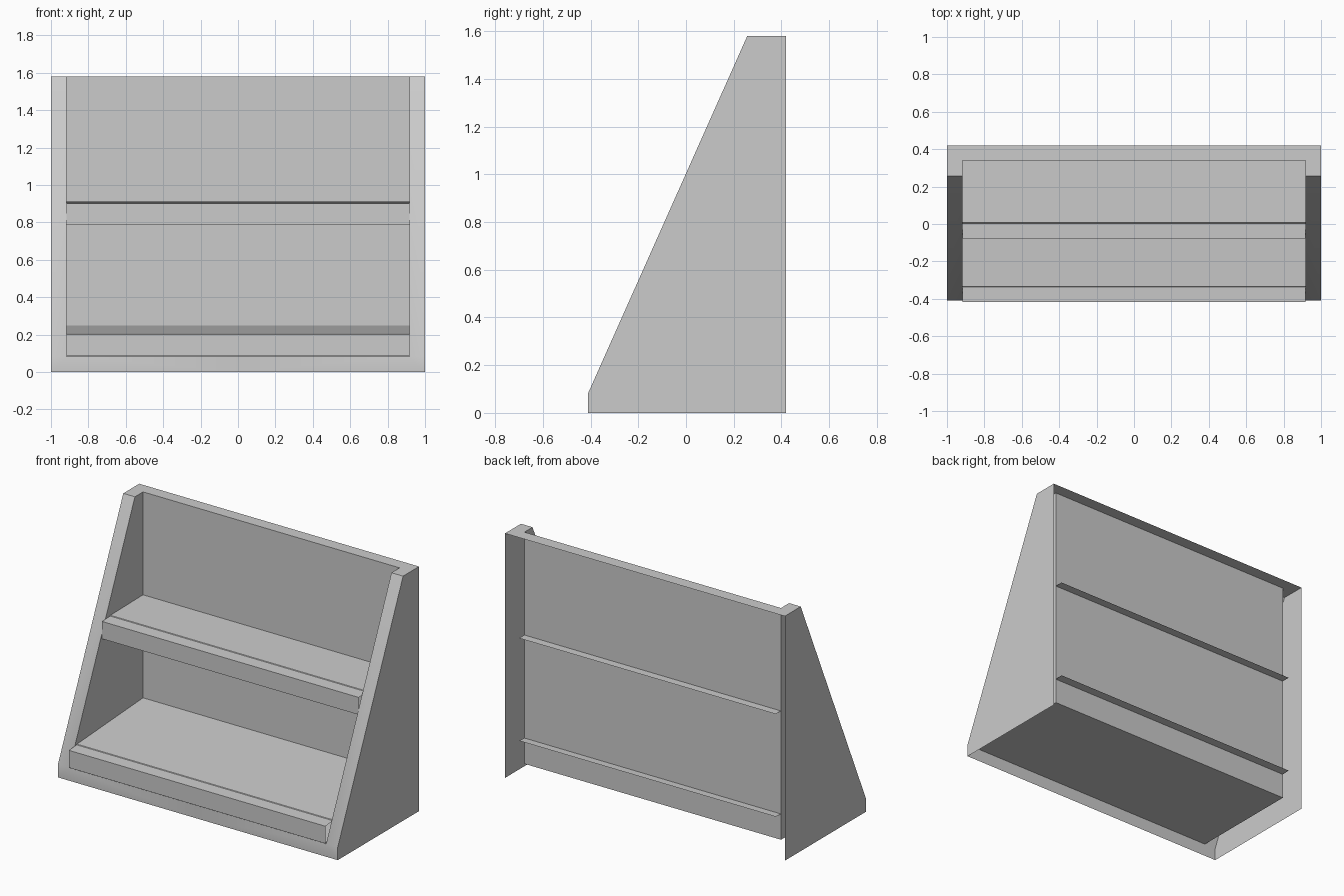
import bpy, math

if "Cube" in bpy.data.objects:
    bpy.data.objects.remove(bpy.data.objects["Cube"])

W, T = 1.0, 0.917              # outer and inner half widths
F, B, BI = -0.41, 0.42, 0.34   # front, rear edge, back panel
TF, H, L = 0.257, 1.58, 0.083  # top of slope, height, floor level

grey = bpy.data.materials.new("light_grey")
grey.diffuse_color = (0.6, 0.6, 0.6, 1)
grey.use_nodes = True
grey.node_tree.nodes["Principled BSDF"].inputs["Base Color"].default_value = grey.diffuse_color


def make(name, faces):
    """Object from faces given as corner points, sharing equal corners."""
    verts, index, polys = [], {}, []
    for face in faces:
        for p in face:
            if p not in index:
                index[p] = len(verts)
                verts.append(p)
        polys.append([index[p] for p in face])
    me = bpy.data.meshes.new(name)
    me.from_pydata(verts, [], polys)
    me.materials.append(grey)
    ob = bpy.data.objects.new(name, me)
    bpy.context.collection.objects.link(ob)
    return ob


# Hollow cabinet shell, right half: open at the rear and underneath
shell = make("cabinet_shell", [
    # outer side
    [(W, F, 0), (W, B, 0), (W, B, H), (W, TF, H), (W, F, L)],
    # inner side
    [(T, F, L), (T, TF, H), (T, BI, H), (T, BI, L)],
    # sloping rim, lower corner and front strip
    [(W, F, L), (W, TF, H), (T, TF, H), (T, F, L)],
    [(W, F, 0), (W, F, L), (T, F, L)],
    [(0, F, 0), (W, F, 0), (T, F, L), (0, F, L)],
    # top rim
    [(T, TF, H), (W, TF, H), (W, B, H), (T, BI, H)],
    [(0, BI, H), (T, BI, H), (W, B, H), (0, B, H)],
    # floor and back panel
    [(0, F, L), (T, F, L), (T, BI, L), (0, BI, L)],
    [(0, BI, L), (T, BI, L), (T, BI, H), (0, BI, H)],
])
# soft shading where the front strip meets the sloping rim
for p in shell.data.polygons:
    p.use_smooth = True
shell.data.set_sharp_from_angle(angle=math.radians(30))
mirror = shell.modifiers.new("mirror", 'MIRROR')
mirror.use_axis[0] = True


def shelf(name, front, z, back_z):
    """Sheet shelf with a front lip, running through the back panel."""
    prof = [(front, z - 0.112), (front, z), (front + 0.081, z + 0.004),
            (front + 0.084, z + 0.008), (0.395, back_z)]
    make(name, [[(-T, *p), (T, *p), (T, *q), (-T, *q)]
                for p, q in zip(prof, prof[1:])])


shelf("lower_shelf", -0.418, 0.2, 0.253)
shelf("upper_shelf", -0.077, 0.902, 0.916)
